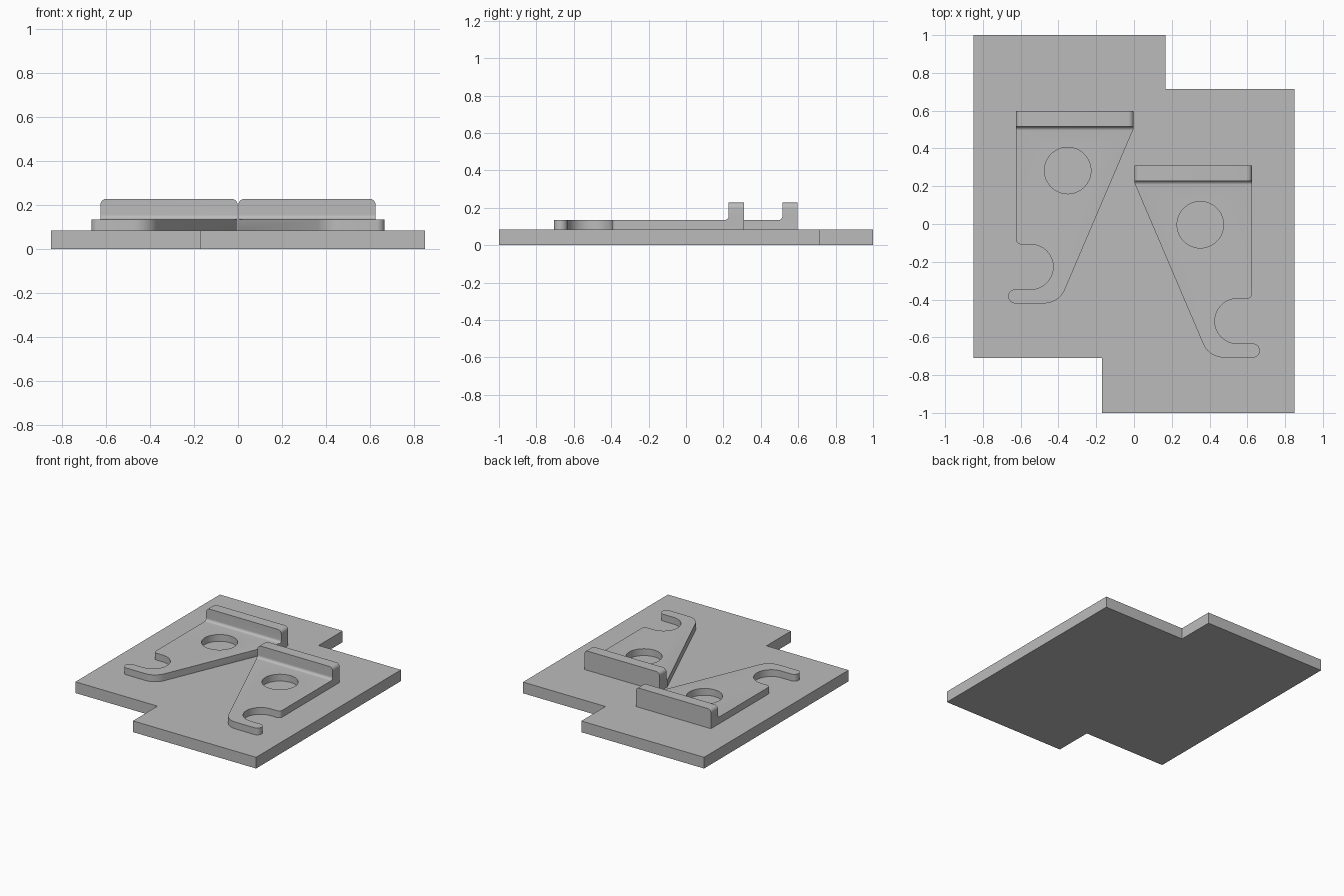
import bpy, bmesh, math
from mathutils import Vector

if "Cube" in bpy.data.objects:
    bpy.data.objects.remove(bpy.data.objects["Cube"])

grey = bpy.data.materials.new("plain grey")
grey.diffuse_color = (0.5, 0.5, 0.5, 1)
grey.use_nodes = True
grey.node_tree.nodes["Principled BSDF"].inputs["Base Color"].default_value = grey.diffuse_color


def rounded(corners, steps=12):
    """Turn (x, y, radius) corners into an outline with filleted corners."""
    out = []
    for i, (x, y, r) in enumerate(corners):
        p = Vector((x, y))
        if r == 0:
            out.append(p)
            continue
        a = (Vector(corners[i - 1][:2]) - p).normalized()
        b = (Vector(corners[(i + 1) % len(corners)][:2]) - p).normalized()
        half = a.angle(b) / 2
        c = p + (a + b).normalized() * (r / math.sin(half))
        start = p + a * (r / math.tan(half)) - c
        end = p + b * (r / math.tan(half)) - c
        sweep = start.angle_signed(end)
        for k in range(steps + 1):
            t = -sweep * k / steps
            out.append(c + Vector((start.x * math.cos(t) - start.y * math.sin(t),
                                   start.x * math.sin(t) + start.y * math.cos(t))))
    return out


def prism(name, outline, lo, hi, place):
    """Extrude an outline from lo to hi; place maps (u, v, depth) to xyz."""
    bm = bmesh.new()
    face = bm.faces.new([bm.verts.new(place(u, v, lo)) for u, v in outline])
    ext = bmesh.ops.extrude_face_region(bm, geom=[face])
    shift = Vector(place(0, 0, hi)) - Vector(place(0, 0, lo))
    bmesh.ops.translate(bm, vec=shift,
                        verts=[g for g in ext["geom"] if isinstance(g, bmesh.types.BMVert)])
    bmesh.ops.remove_doubles(bm, verts=bm.verts, dist=1e-5)
    bmesh.ops.recalc_face_normals(bm, faces=bm.faces)
    me = bpy.data.meshes.new(name)
    bm.to_mesh(me)
    bm.free()
    me.materials.append(grey)
    ob = bpy.data.objects.new(name, me)
    bpy.context.collection.objects.link(ob)
    return ob


def cut(ob, cutter, operation):
    """Apply a boolean and discard its cutter."""
    mod = ob.modifiers.new("cut", 'BOOLEAN')
    mod.object, mod.operation, mod.solver = cutter, operation, 'EXACT'
    bpy.context.view_layer.objects.active = ob
    bpy.ops.object.modifier_apply(modifier=mod.name)
    bpy.data.objects.remove(cutter)


BASE_TOP, PLATE_TOP, WALL_TOP = 0.084, 0.135, 0.228

# Stepped base slab
prism("base_slab", [(-0.85, -0.71), (-0.17, -0.71), (-0.17, -1), (0.85, -1),
                    (0.85, 0.715), (0.167, 0.715), (0.167, 1), (-0.85, 1)],
      0, BASE_TOP, lambda u, v, d: (u, v, d))

# Bracket plan: hooked arm, round notch and slanted edge
plan = rounded([(-0.002, 0.597, 0), (-0.625, 0.597, 0), (-0.625, -0.108, 0.027),
                (-0.428, -0.108, 0.1189), (-0.428, -0.346, 0.1189),
                (-0.666, -0.346, 0.0369), (-0.666, -0.42, 0.0369),
                (-0.397, -0.42, 0.119), (-0.002, 0.505, 0)], 16)
# Side profile: thin plate, small fillet, upright wall
side = rounded([(-1, 0), (0.8, 0), (0.8, 0.5), (0.515, 0.5),
                (0.515, PLATE_TOP, 0.02), (-1, PLATE_TOP)]
               and [(-1, 0, 0), (0.8, 0, 0), (0.8, 0.5, 0), (0.515, 0.5, 0),
                    (0.515, PLATE_TOP, 0.02), (-1, PLATE_TOP, 0)], 8)
# Front profile: upper corners of the wall rounded, arm left free below
front = rounded([(-0.8, 0, 0), (0.1, 0, 0), (0.1, 0.16, 0), (-0.002, 0.16, 0),
                 (-0.002, WALL_TOP, 0.028), (-0.625, WALL_TOP, 0.028),
                 (-0.625, 0.16, 0), (-0.8, 0.16, 0)], 8)
hole = [(-0.351 + 0.123 * math.cos(k * math.tau / 64),
         0.283 + 0.123 * math.sin(k * math.tau / 64)) for k in range(64)]

# Two mirrored brackets, the right one set further forward
for name, s, dy in (("left_bracket", 1, 0), ("right_bracket", -1, -0.287)):
    flat = lambda u, v, d: (s * u, v + dy, d)
    bracket = prism(name, plan, BASE_TOP, 0.3, flat)
    cut(bracket, prism("side_cutter", side, -1, 1, lambda u, v, d: (d, u + dy, v)), 'INTERSECT')
    cut(bracket, prism("front_cutter", front, -2, 2, lambda u, v, d: (s * u, d, v)), 'INTERSECT')
    cut(bracket, prism("hole_cutter", hole, -0.1, 0.5, flat), 'DIFFERENCE')
    bpy.ops.object.select_all(action='DESELECT')
    bracket.select_set(True)
    bpy.context.view_layer.objects.active = bracket
    bpy.ops.object.shade_smooth_by_angle(angle=math.radians(30))
